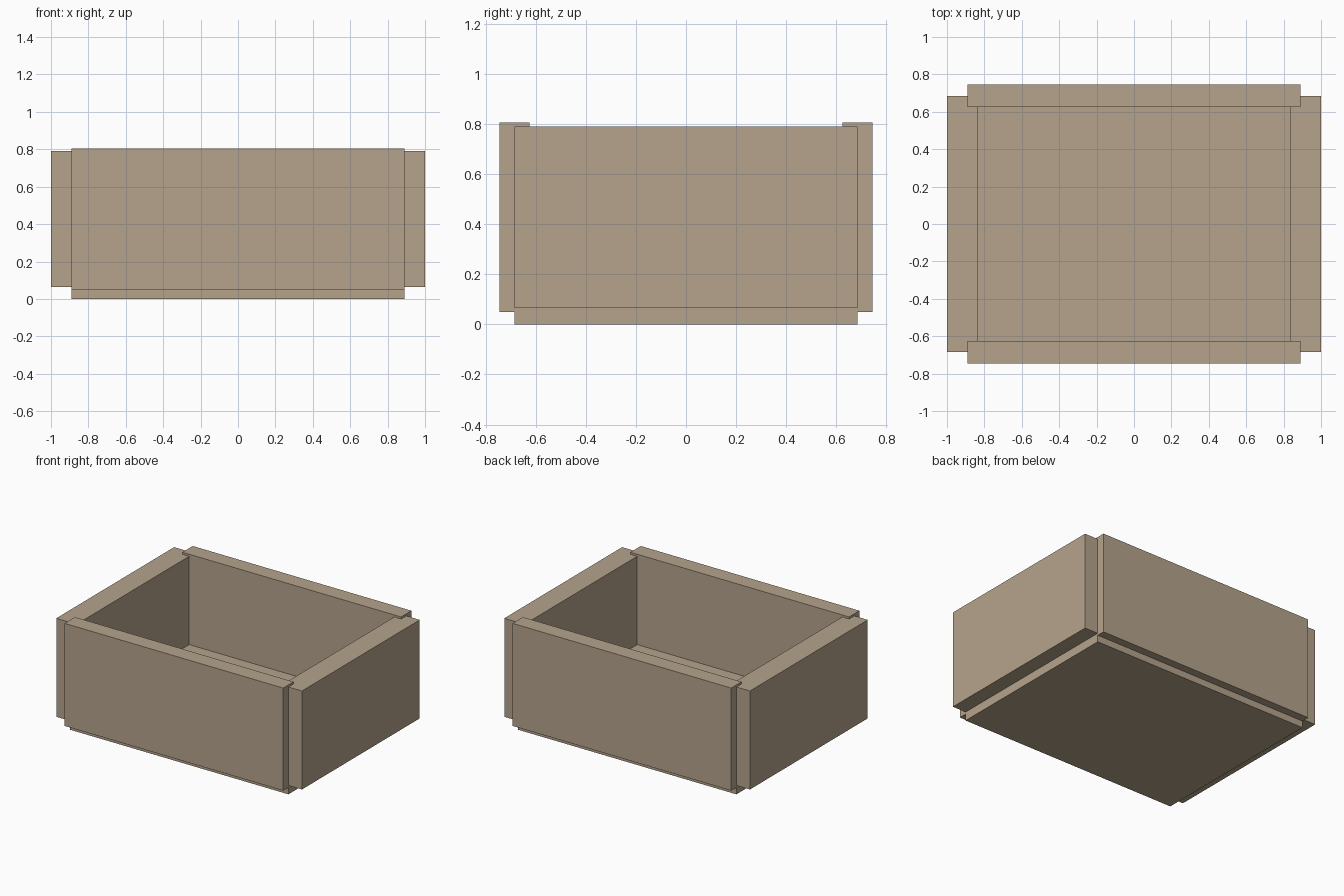
import bpy

if "Cube" in bpy.data.objects:
    bpy.data.objects.remove(bpy.data.objects["Cube"])

# Single wood colour
wood = bpy.data.materials.new("light_wood")
wood.diffuse_color = (0.462, 0.371, 0.262, 1.0)
wood.use_nodes = True
wood.node_tree.nodes["Principled BSDF"].inputs["Base Color"].default_value = wood.diffuse_color


def box(name, x, y, z):
    """Flat-faced board spanning the given (min, max) ranges."""
    spans = (x, y, z)
    bpy.ops.mesh.primitive_cube_add(size=1, location=[(a + b) / 2 for a, b in spans])
    obj = bpy.context.object
    obj.name = name
    obj.scale = [b - a for a, b in spans]
    bpy.ops.object.transform_apply(location=False, rotation=False, scale=True)
    obj.data.materials.append(wood)
    return obj


# Floor board, standing a little below the walls
box("floor_board", (-0.89, 0.89), (-0.685, 0.685), (0.0, 0.14))

# Long front and back walls, slightly taller than the sides
for name, s in (("front_wall", -1), ("back_wall", 1)):
    box(name, (-0.89, 0.89), sorted((s * 0.625, s * 0.745)), (0.05, 0.805))

# Thick end walls
for name, s in (("left_wall", -1), ("right_wall", 1)):
    box(name, sorted((s * 0.835, s * 1.0)), (-0.685, 0.685), (0.065, 0.79))
